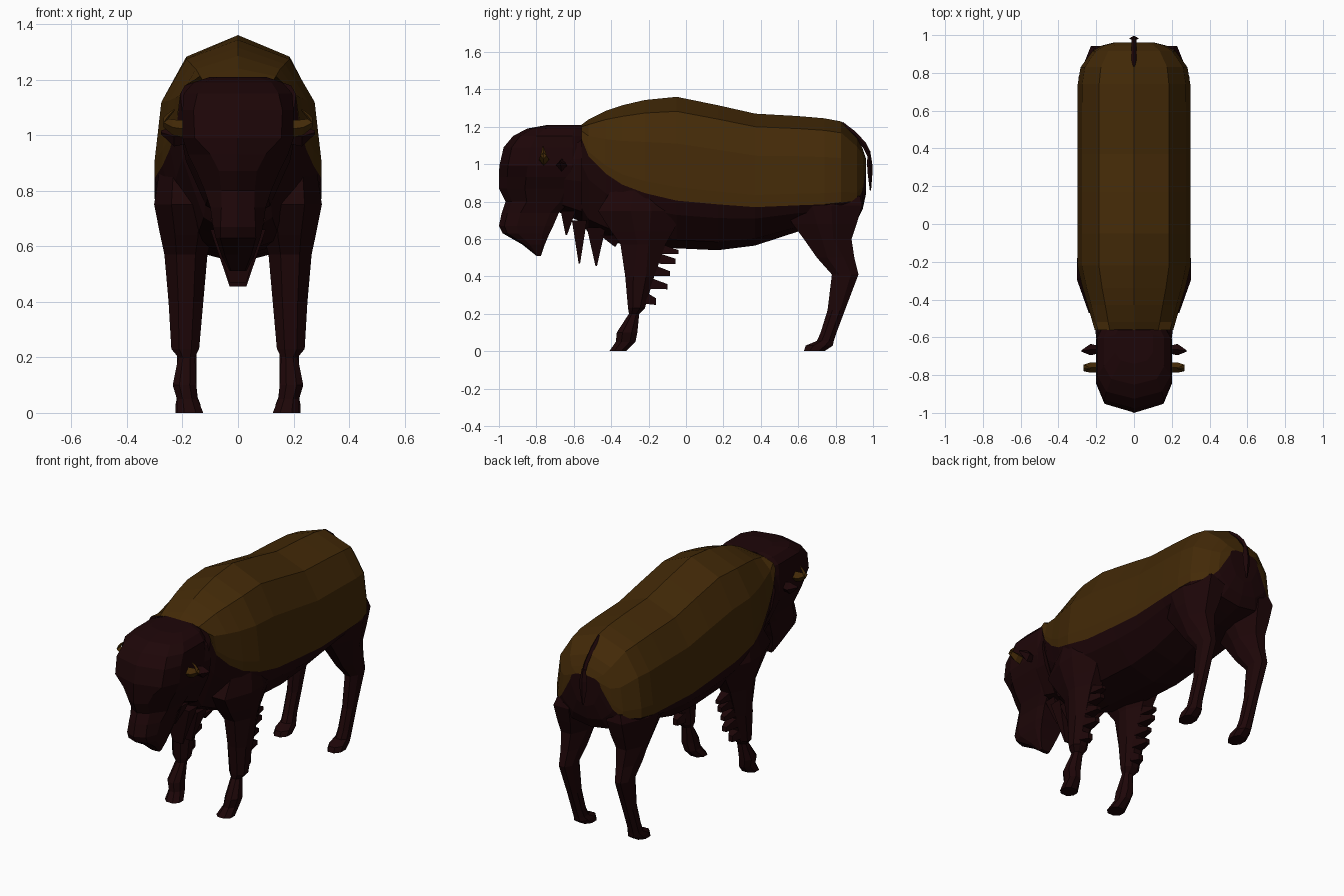
import bpy, bmesh

def material(name, rgb):
    m = bpy.data.materials.new(name)
    m.diffuse_color = (*rgb, 1)
    return m

DARK = material("dark brown hair", (0.0125, 0.0018, 0.0024))
TAN = material("olive brown coat", (0.056, 0.0225, 0.0022))

def loft(name, rings, mats, rule=None):
    """Skin closed rings of equal length; rule(k) picks the material of strip k."""
    bm = bmesh.new()
    vs = [[bm.verts.new(p) for p in r] for r in rings]
    n = len(rings[0])
    for a, b in zip(vs, vs[1:]):
        for k in range(n):
            j = (k + 1) % n
            f = bm.faces.new((a[k], a[j], b[j], b[k]))
            f.material_index = rule(k) if rule else 0
    bm.faces.new(vs[0][::-1])
    bm.faces.new(vs[-1])
    bmesh.ops.recalc_face_normals(bm, faces=bm.faces)
    me = bpy.data.meshes.new(name)
    bm.to_mesh(me)
    bm.free()
    for m in mats:
        me.materials.append(m)
    ob = bpy.data.objects.new(name, me)
    bpy.context.collection.objects.link(ob)
    return ob

# Torso: y, top, bottom, half width, height of the coat edge
def torso_ring(y, top, bot, w, zb):
    up = [(0, 1), (.62, .86), (.92, .55), (1, .13), (1, 0)]
    low = [(.91, .3), (.56, .82), (0, 1)]
    half = [(w * a, zb + (top - zb) * t) for a, t in up]
    half += [(w * a, zb + (bot - zb) * t) for a, t in low]
    full = half + [(-x, z) for x, z in half[-2:0:-1]]
    return [(x, y, z) for x, z in full]

torso = [
    (-.56, 1.21, .69, .208, 1.14), (-.52, 1.24, .63, .22, 1.04),
    (-.43, 1.285, .60, .245, .95), (-.34, 1.315, .57, .272, .89), (-.22, 1.343, .56, .30, .845),
    (-.05, 1.36, .55, .30, .805), (.17, 1.315, .54, .30, .785),
    (.37, 1.27, .565, .30, .77), (.60, 1.257, .64, .30, .78),
    (.74, 1.245, .66, .298, .785), (.83, 1.228, .68, .283, .795),
    (.915, 1.14, .70, .22, .805), (.945, 1.08, .76, .17, .86),
    (.962, 1.03, .84, .10, .98)]
loft("body", [torso_ring(*t) for t in torso], [DARK, TAN],
     lambda k: 1 if k < 4 or k > 9 else 0)

# Neck joining the body and head
loft("neck", [torso_ring(*t) for t in [(-.72, 1.19, .76, .17, 1.0), (-.64, 1.20, .725, .195, 1.0),
                                       (-.555, 1.205, .69, .206, 1.0)]], [DARK])

# Head: z, front y, back y, half width, front flatness
def head_ring(z, yf, yb, w, f):
    d = yb - yf
    half = [(f * w, yf + .1 * d), (w, yf + .33 * d), (w, yb - .15 * d), (.85 * w, yb)]
    return ([(0, yf, z)] + [(x, y, z) for x, y in half]
            + [(-x, y, z) for x, y in half[::-1]])

head = [
    (.51, -.80, -.775, .03, .8), (.57, -.875, -.755, .06, .8), (.63, -.98, -.73, .08, .8),
    (.67, -1.0, -.71, .09, .7), (.74, -.985, -.68, .10, .6), (.80, -.965, -.62, .12, .5),
    (.87, -1.0, -.58, .15, .45), (.93, -1.0, -.56, .18, .55), (.99, -.998, -.54, .20, .78),
    (1.09, -.975, -.54, .20, .8),
    (1.15, -.925, -.55, .195, .75), (1.19, -.85, -.555, .16, .75), (1.21, -.74, -.56, .10, .7)]
loft("head", [head_ring(*h) for h in head], [DARK])

# Limb rings: chamfered rectangles from z, y0, y1, x0, x1
def limb_ring(z, y0, y1, x0, x1):
    a, b = (x1 - x0) * .28, (y1 - y0) * (.28 if y1 - y0 < .22 else .38)
    return [(x0 + a, y0, z), (x1 - a, y0, z), (x1, y0 + b, z), (x1, y1 - b, z),
            (x1 - a, y1, z), (x0 + a, y1, z), (x0, y1 - b, z), (x0, y0 + b, z)]

front_leg = [
    (0, -.41, -.32, .125, .22), (.05, -.375, -.27, .145, .22), (.1, -.37, -.26, .15, .235),
    (.2, -.305, -.25, .155, .215), (.23, -.31, -.22, .14, .24), (.40, -.325, -.17, .125, .25),
    (.57, -.35, -.11, .11, .265), (.64, -.40, -.07, .09, .28), (.75, -.47, -.01, .08, .302),
    (.86, -.40, -.08, .10, .285)]
hind_leg = [
    (0, .63, .74, .135, .225), (.03, .64, .785, .135, .225), (.055, .70, .79, .145, .22),
    (.1, .72, .805, .15, .22), (.22, .757, .85, .15, .22), (.41, .78, .922, .145, .23),
    (.50, .70, .90, .13, .24), (.60, .63, .885, .11, .26), (.68, .57, .912, .08, .28),
    (.78, .51, .942, .06, .294), (.83, .54, .93, .06, .27)]

def spike(name, base, tip, wx, tx, h, side=0, v=0):
    """Tuft of hair: flat wedge from a base (y, z span) to a tip."""
    (y0, z0), (y1, z1) = base
    ty, tz = tip
    r0 = [(side - wx, y0, z0), (side + wx, y0, z0), (side + wx, y1, z1), (side - wx, y1, z1)]
    r1 = [(side - tx, ty - h, tz + v), (side + tx, ty - h, tz + v),
          (side + tx, ty + h, tz - v), (side - tx, ty + h, tz - v)]
    loft(name, [r0, r1], [DARK])

for s, label in ((1, "right"), (-1, "left")):
    def flip(rings):
        return [[(s * x, y, z) for x, y, z in r] for r in rings]
    loft("front_leg_" + label, flip([limb_ring(*r) for r in front_leg]), [DARK])
    loft("hind_leg_" + label, flip([limb_ring(*r) for r in hind_leg]), [DARK])
    # Hair fringe behind the front leg
    for i, (y, z, v) in enumerate([(-.04, .53, .01), (-.055, .48, .014), (-.085, .415, .012),
                                   (-.10, .345, .014), (-.16, .265, .018)]):
        yb = -.15 - .016 * i
        spike(f"leg_fringe_{label}_{i}", ((yb, z + .05), (yb, z - .012)), (y, z),
              .035, .014, 0, s * .185, v)
    # Horn and ear
    def diamond(x, y, z, r, rz):
        return [(x, y - r, z), (x, y, z + rz), (x, y + r, z), (x, y, z - rz)]
    loft("horn_" + label, flip([diamond(.18, -.76, 1.02, .028, .032), diamond(.235, -.76, 1.028, .026, .028),
                                diamond(.268, -.762, 1.045, .017, .017),
                                diamond(.25, -.762, 1.07, .010, .010),
                                diamond(.228, -.765, 1.092, .003, .003)]), [TAN])
    loft("ear_" + label, flip([diamond(.18, -.665, .995, .018, .025), diamond(.23, -.665, .995, .03, .036),
                               diamond(.278, -.672, 1.01, .004, .006)]), [DARK])

# Chest mane tufts
tufts = [(-.67, -.59, .75, -.64, .62, .09, .03), (-.61, -.53, .70, -.57, .47, .10, .03),
         (-.53, -.43, .66, -.48, .455, .10, .03), (-.46, -.34, .62, -.38, .56, .09, .05)]
for i, (a, b, z, ty, tz, w, t) in enumerate(tufts):
    spike(f"chest_tuft_{i}", ((a, z), (b, z)), (ty, tz), w, t, .004)

# Tail with tuft: y, z, radius
tail = [(.83, 1.215, .012), (.90, 1.16, .013), (.955, 1.10, .013), (.98, 1.05, .013)]
loft("tail", [[(-r, y, z), (0, y + r * .6, z + r), (r, y, z), (0, y - r * .6, z - r)]
              for y, z, r in tail], [DARK])
tuft = [(.978, 1.07, .010), (.982, 1.0, .02), (.984, .95, .018), (.986, .86, .005)]
loft("tail_tuft", [[(-r * 1.3, y, z), (0, y + r * .7, z), (r * 1.3, y, z), (0, y - r * .7, z)]
                   for y, z, r in tuft], [DARK])
